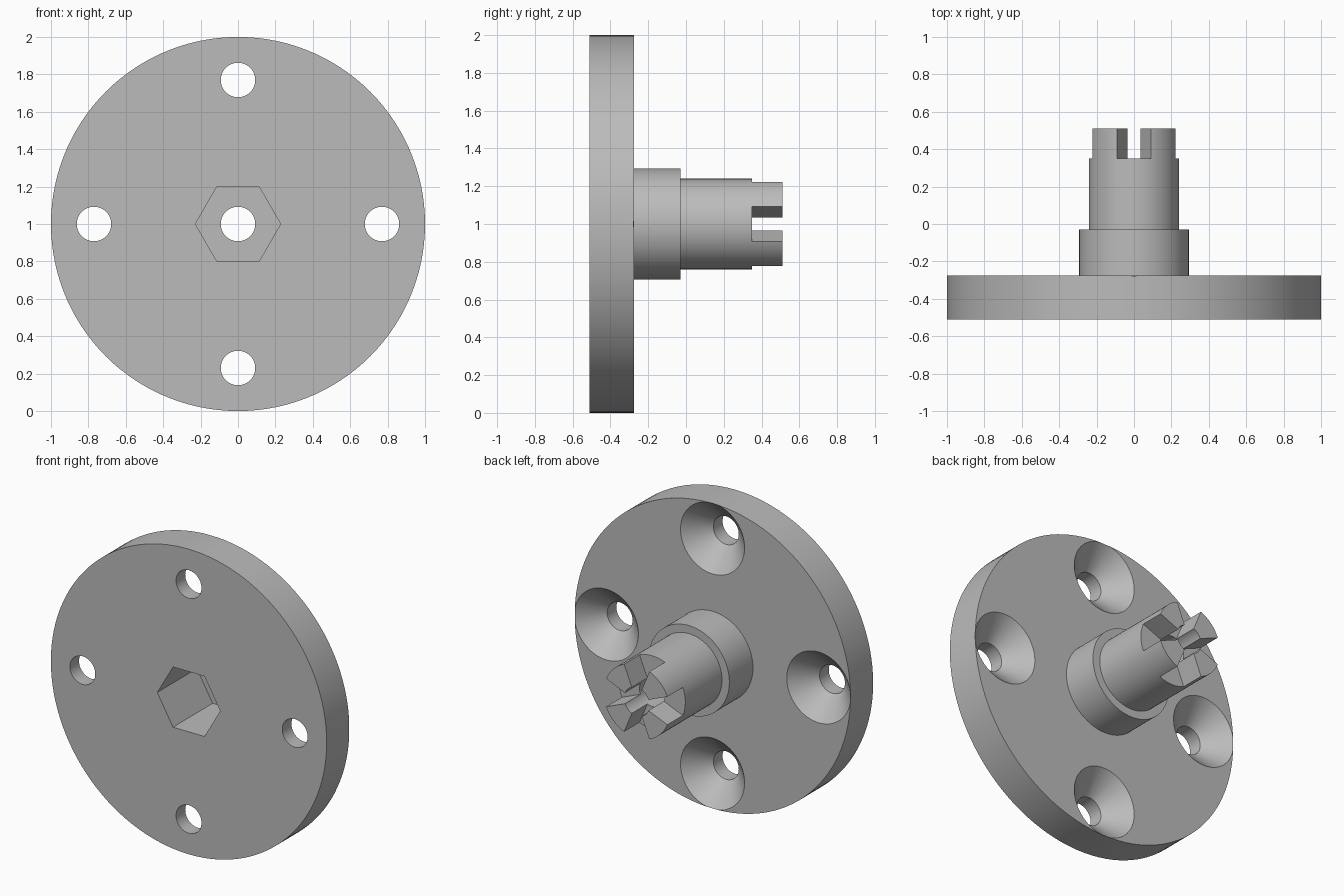
import bpy
import bmesh
from math import cos, sin, pi, tan, radians

old = bpy.data.objects.get("Cube")
if old:
    bpy.data.objects.remove(old, do_unlink=True)

FRONT, BACK, TIP = -0.51, -0.275, 0.51
BORE = 0.092
AXIS_Z = 1.0

grey = bpy.data.materials.new("machined_grey")
grey.use_nodes = True
colour = (0.5, 0.5, 0.5, 1)
grey.diffuse_color = colour
grey.node_tree.nodes["Principled BSDF"].inputs["Base Color"].default_value = colour


def make_object(name, bm):
    bmesh.ops.recalc_face_normals(bm, faces=bm.faces)
    mesh = bpy.data.meshes.new(name)
    bm.to_mesh(mesh)
    bm.free()
    obj = bpy.data.objects.new(name, mesh)
    bpy.context.collection.objects.link(obj)
    mesh.materials.append(grey)
    return obj


def lathe(bm, profile, segments, cx=0, cz=AXIS_Z, closed=False):
    """Turn (radius, y) points about an axis along y; cap the ends unless closed."""
    rings = []
    for r, y in profile:
        rings.append([bm.verts.new((cx + r * cos(2 * pi * i / segments), y,
                                    cz + r * sin(2 * pi * i / segments)))
                      for i in range(segments)])
    pairs = list(zip(rings, rings[1:]))
    if closed:
        pairs.append((rings[-1], rings[0]))
    else:
        bm.faces.new(rings[0])
        bm.faces.new(rings[-1])
    for a, b in pairs:
        for i in range(segments):
            j = (i + 1) % segments
            bm.faces.new((a[i], a[j], b[j], b[i]))


def prism(bm, outline, y0, y1):
    """Extrude an (x, z) outline along y."""
    a = [bm.verts.new((x, y0, z)) for x, z in outline]
    b = [bm.verts.new((x, y1, z)) for x, z in outline]
    bm.faces.new(a)
    bm.faces.new(b)
    for i in range(len(a)):
        j = (i + 1) % len(a)
        bm.faces.new((a[i], a[j], b[j], b[i]))


# Flange, collar and shaft turned as one piece around the central bore
bm = bmesh.new()
lathe(bm, [(BORE, FRONT), (1, FRONT), (1, BACK), (0.293, BACK), (0.293, -0.03),
           (0.24, -0.03), (0.24, TIP), (BORE, TIP)], 120, closed=True)
body = make_object("flanged_hub", bm)

# Hexagonal socket in the front
bm = bmesh.new()
lathe(bm, [(0.228, FRONT - 0.1), (0.228, -0.10)], 6)
hex_cutter = make_object("hex_socket_cutter", bm)

# Four countersunk bolt holes
bm = bmesh.new()
sink, over = 0.232, 0.05
for k in range(4):
    a = k * pi / 2
    lathe(bm, [(BORE, FRONT - over), (BORE, BACK - sink + BORE),
               (sink, BACK), (sink + over, BACK + over)], 64,
          0.77 * cos(a), AXIS_Z + 0.77 * sin(a))
bolt_cutter = make_object("bolt_hole_cutter", bm)

# Four radial slots that leave wedge-shaped teeth at the tip
bm = bmesh.new()
flare = tan(radians(22.5))
for k in range(4):
    c, s = cos(k * pi / 2), sin(k * pi / 2)
    outline = [(0.04, -0.04 * flare), (0.4, -0.4 * flare),
               (0.4, 0.4 * flare), (0.04, 0.04 * flare)]
    prism(bm, [(c * u - s * v, AXIS_Z + s * u + c * v) for u, v in outline],
          0.35, TIP + 0.1)
slot_cutter = make_object("tooth_slot_cutter", bm)

# Cut the body, then remove the helpers
cutters = (hex_cutter, bolt_cutter, slot_cutter)
for cutter in cutters:
    mod = body.modifiers.new(cutter.name, 'BOOLEAN')
    mod.operation = 'DIFFERENCE'
    mod.solver = 'EXACT'
    mod.object = cutter
    cutter.hide_render = True
bpy.context.view_layer.objects.active = body
body.select_set(True)
for cutter in cutters:
    bpy.ops.object.modifier_apply(modifier=cutter.name)
for cutter in cutters:
    bpy.data.objects.remove(cutter, do_unlink=True)

bpy.ops.object.select_all(action='DESELECT')
body.select_set(True)
bpy.ops.object.shade_smooth_by_angle(angle=radians(25))
